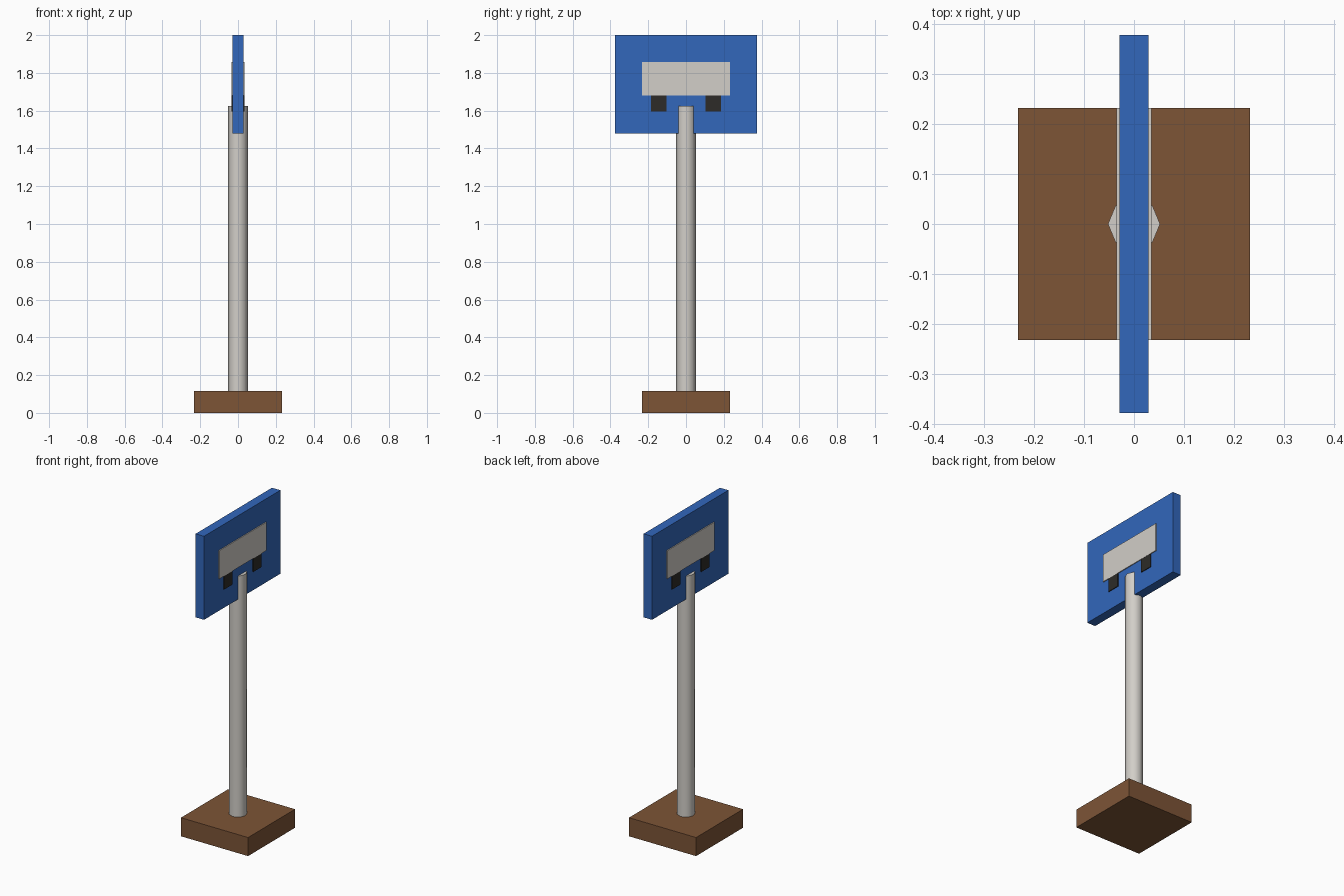
import bpy
from math import radians

if "Cube" in bpy.data.objects:
    bpy.data.objects.remove(bpy.data.objects["Cube"])


def material(name, rgb):
    mat = bpy.data.materials.new(name)
    mat.diffuse_color = (*rgb, 1)
    mat.use_nodes = True
    mat.node_tree.nodes["Principled BSDF"].inputs["Base Color"].default_value = mat.diffuse_color
    return mat


BROWN = material("brown", (0.205, 0.089, 0.037))
BLUE = material("blue", (0.032, 0.136, 0.50))
PALE = material("pale_grey", (0.645, 0.62, 0.58))
DARK = material("dark", (0.026, 0.024, 0.021))


def box(name, size, y, z0, mat):
    """Box centred on x = 0 with its underside at z0."""
    bpy.ops.mesh.primitive_cube_add(size=1, location=(0, y, z0 + size[2] / 2))
    ob = bpy.context.object
    ob.name = name
    ob.scale = size
    bpy.ops.object.transform_apply(location=False, rotation=False, scale=True)
    ob.data.materials.append(mat)
    return ob


# Square foot
box("base", (0.464, 0.464, 0.116), 0, 0, BROWN)

# Eight-sided post, smooth along its length, set into the sign board
bpy.ops.mesh.primitive_cylinder_add(vertices=8, radius=0.052, depth=1.508,
                                    location=(0, 0, 0.87), rotation=(0, 0, 0))
post = bpy.context.object
post.name = "post"
post.data.materials.append(PALE)
bpy.ops.object.shade_smooth_by_angle(angle=radians(50))

# Sign board
box("sign_board", (0.058, 0.754, 0.522), 0, 1.478, BLUE)

# Vehicle symbol, showing on both faces of the board
box("symbol_body", (0.069, 0.464, 0.177), 0, 1.68, PALE)
for side, label in ((-1, "left"), (1, "right")):
    box("symbol_wheel_" + label, (0.068, 0.082, 0.085), side * 0.145, 1.595, DARK)
